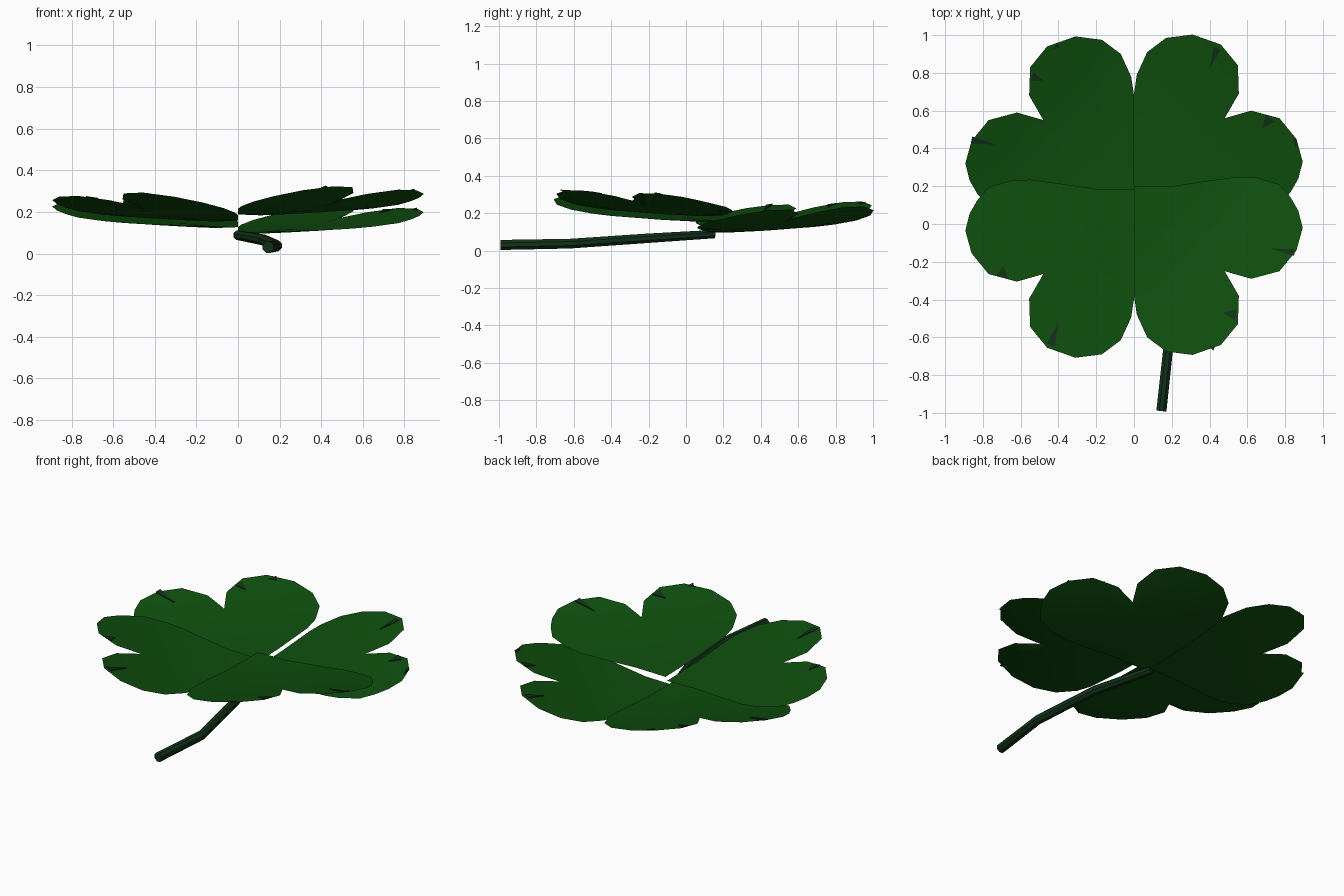
import bpy, bmesh, math
from mathutils import Vector

if "Cube" in bpy.data.objects:
    bpy.data.objects.remove(bpy.data.objects["Cube"])


def material(name, rgb):
    m = bpy.data.materials.new(name)
    m.diffuse_color = (*rgb, 1)
    m.use_nodes = True
    m.node_tree.nodes["Principled BSDF"].inputs["Base Color"].default_value = m.diffuse_color
    return m


GREEN = material("leaf green", (0.0048, 0.078, 0.0044))
DARK = material("dark stem green", (0.0056, 0.031, 0.009))


def finish(bm, name, mat, smooth=False):
    bmesh.ops.recalc_face_normals(bm, faces=bm.faces[:])
    me = bpy.data.meshes.new(name)
    bm.to_mesh(me)
    bm.free()
    me.materials.append(mat)
    ob = bpy.data.objects.new(name, me)
    bpy.context.collection.objects.link(ob)
    if smooth:
        bpy.ops.object.select_all(action='DESELECT')
        bpy.context.view_layer.objects.active = ob
        ob.select_set(True)
        bpy.ops.object.shade_smooth_by_angle(angle=math.radians(30))
    return ob


# Heart outline of one leaf, measured from its pointed base
HEART = [(0, 0), (.2, 0), (.4, -.03), (.55, -.05), (.65, -.045), (.77, -.01),
         (.83, .06), (.87, .13), (.893, .22), (.86, .34), (.77, .45), (.62, .49),
         (.48, .45), (.555, .58), (.55, .73), (.46, .84), (.31, .893), (.17, .875),
         (.07, .8), (.015, .68), (0, .58), (0, .3)]
MID = (.36, .34)

# name: x direction, y direction, base y, base height
LEAVES = {"back_right_leaf": (1, 1, .11, .10), "back_left_leaf": (-1, 1, .10, .127),
          "front_left_leaf": (-1, -1, .185, .158), "front_right_leaf": (1, -1, .20, .188)}


def leaf_z(u, v, z0):
    return z0 + .08 * max(u + v, 0) ** 2


def leaf(name, sx, sy, y0, z0):
    bm = bmesh.new()

    def ring(t, drop):
        out = []
        for a, b in HEART:
            u, v = MID[0] + (a - MID[0]) * t, MID[1] + (b - MID[1]) * t
            out.append(bm.verts.new((sx * u, y0 + sy * v, leaf_z(u, v, z0) - drop)))
        return out

    rim = ring(1, 0)
    n = len(rim)
    for thick in (0, .008):                      # upper and lower skins
        prev = rim
        for t in (.7, .35):
            cur = ring(t, thick)
            for i in range(n):
                j = (i + 1) % n
                bm.faces.new((prev[i], prev[j], cur[j], cur[i]))
            prev = cur
        c = bm.verts.new((sx * MID[0], y0 + sy * MID[1], leaf_z(*MID, z0) - thick))
        for i in range(n):
            bm.faces.new((prev[i], prev[(i + 1) % n], c))
    finish(bm, name, GREEN, True)


for name, spec in LEAVES.items():
    leaf(name, *spec)

# Small dark flecks near the leaf edges: outer point, inner point, half width
FLECKS = [(.44, .93, .40, .82, .02), (.72, .56, .68, .51, .03), (.85, .45, .86, .40, .01),
          (-.54, .78, -.48, .76, .025), (-.40, .95, -.43, .92, .015),
          (-.86, .445, -.73, .42, .018), (.85, -.15, .72, -.13, .018),
          (.54, -.48, .47, -.47, .03), (.41, -.66, .43, -.64, .015),
          (-.70, -.28, -.69, -.22, .03), (-.44, -.64, -.40, -.52, .022)]
bm = bmesh.new()
for x1, y1, x2, y2, w in FLECKS:
    side = ("back" if y1 > .2 else "front") + ("_right" if x1 > 0 else "_left") + "_leaf"
    sx, sy, y0, z0 = LEAVES[side]
    d = Vector((x2 - x1, y2 - y1)).normalized()
    p = Vector((-d.y, d.x)) * w
    pts = [(x1 + p.x, y1 + p.y), (x1 - p.x, y1 - p.y), (x2, y2)]
    top, low = [[bm.verts.new((x, y, leaf_z(sx * x, sy * (y - y0), z0) + h)) for x, y in pts]
                for h in (.005, 0)]
    bm.faces.new(top)
    bm.faces.new(low)
    for i in range(3):
        j = (i + 1) % 3
        bm.faces.new((top[i], top[j], low[j], low[i]))
finish(bm, "leaf_flecks", DARK)

# Bent eight-sided stem
PATH = [Vector(p) for p in ((0, .15, .088), (.12, -.2, .066), (.185, -.62, .037), (.145, -.99, .03))]
bm = bmesh.new()
rings = []
for i, p in enumerate(PATH):
    d = (PATH[min(i + 1, 3)] - PATH[max(i - 1, 0)]).normalized()
    side = d.cross(Vector((0, 0, 1))).normalized()
    up = side.cross(d)
    r = (.024, .027, .028, .029)[i]
    rings.append([bm.verts.new(p + (side * math.cos(a) + up * math.sin(a)) * r)
                  for a in (math.tau * (k + .5) / 8 for k in range(8))])
for a, b in zip(rings, rings[1:]):
    for k in range(8):
        m = (k + 1) % 8
        bm.faces.new((a[k], a[m], b[m], b[k]))
bm.faces.new(rings[0])
bm.faces.new(rings[-1])
finish(bm, "stem", DARK)
